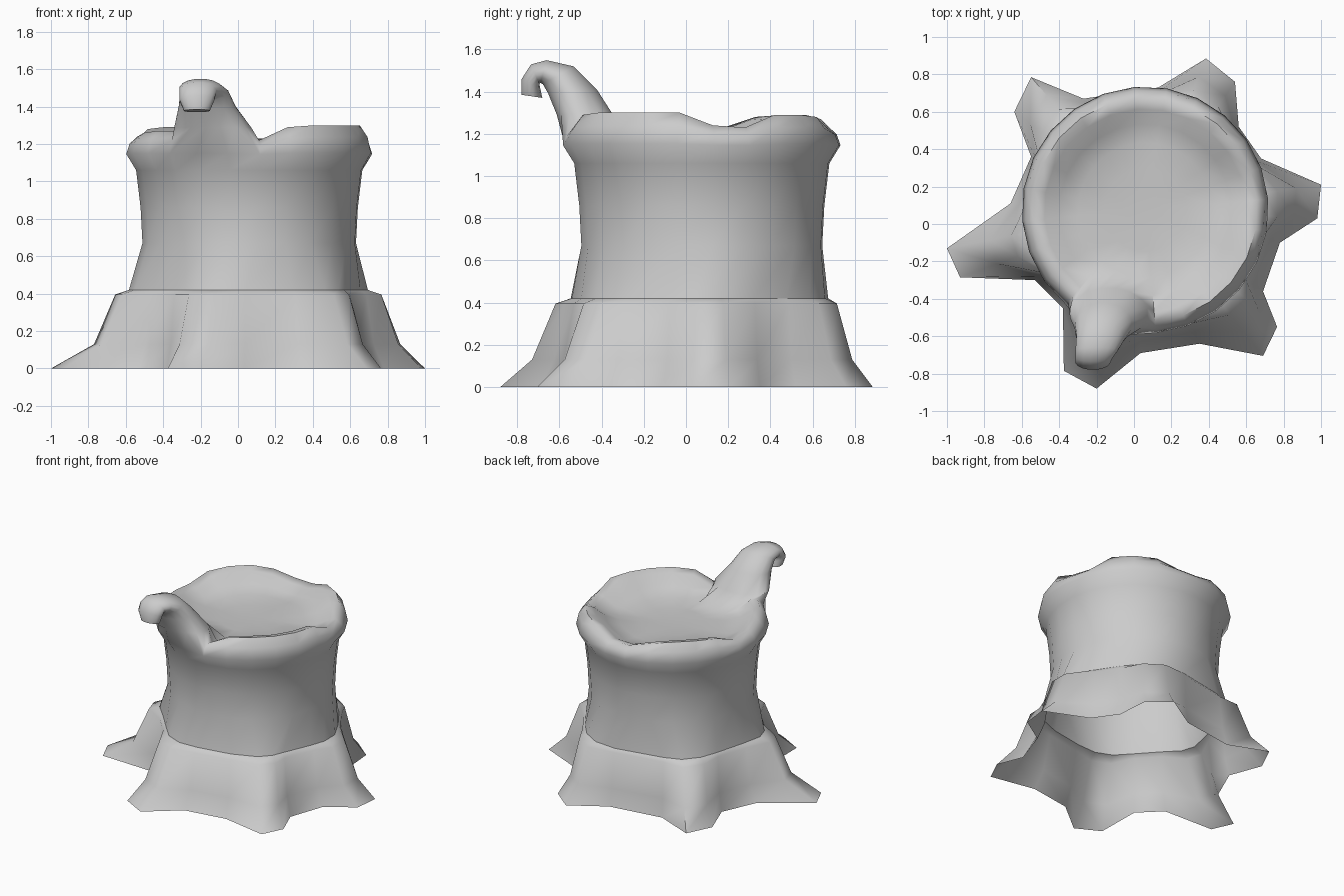
import bpy, bmesh, math
from mathutils import Vector

cube = bpy.data.objects.get("Cube")
if cube:
    bpy.data.objects.remove(cube, do_unlink=True)

mat = bpy.data.materials.new("stump grey")
mat.use_nodes = True
grey = (0.6, 0.6, 0.6, 1)
mat.diffuse_color = grey
mat.node_tree.nodes["Principled BSDF"].inputs["Base Color"].default_value = grey

CENTRE = Vector((0.06, 0.075, 0))
COLUMNS = 24


def add_ring(bm, ring):
    return [bm.verts.new(p) for p in ring]


def skin(bm, low, high, skip=()):
    """Bridge two closed loops with quads, leaving out the skipped columns."""
    for i in range(len(low)):
        if i not in skip:
            j = (i + 1) % len(low)
            bm.faces.new((low[i], low[j], high[j], high[i]))


def finish(name, bm):
    me = bpy.data.meshes.new(name)
    bm.to_mesh(me)
    bm.free()
    me.materials.append(mat)
    ob = bpy.data.objects.new(name, me)
    bpy.context.collection.objects.link(ob)
    bpy.ops.object.select_all(action='DESELECT')
    ob.select_set(True)
    bpy.context.view_layer.objects.active = ob
    bpy.ops.object.shade_smooth_by_angle(angle=math.radians(65))


# Star outline of the roots on the ground, one point per trunk column
outline = [(.98, .03), (1, .21), (.68, .35), (.56, .52), (.54, .76), (.385, .885),
           (.13, .73), (-.27, .67), (-.55, .785), (-.64, .6), (-.55, .36),
           (-.66, .11), (-1, -.13), (-.93, -.285), (-.53, -.3), (-.38, -.45),
           (-.375, -.785), (-.2, -.88), (.035, -.69), (.35, -.64), (.69, -.705),
           (.765, -.55), (.69, -.36), (.78, -.1)]


def root_ring(blend, limit, z):
    """Ring part-way from the trunk's foot to the outline, reaching limit at most."""
    ring = []
    for x, y in outline:
        spoke = Vector((x, y, 0)) - CENTRE
        foot = 0.52 + 0.125 * spoke.length
        reach = min(blend * (spoke.length - foot), limit)
        p = CENTRE + spoke.normalized() * (foot + reach)
        p.z = z
        ring.append(p)
    return ring


# Root skirt, open underneath
bm = bmesh.new()
loops = [add_ring(bm, root_ring(*r)) for r in
         ((1, 1, 0), (0.57, 0.19, 0.13), (0.25, 0.075, 0.395), (0, 0, 0.42))]
for low, high in zip(loops, loops[1:]):
    skin(bm, low, high)
finish("root_skirt", bm)

# Trunk rings: radius, height, how much the rim's waviness moves the ring
profile = [(0.573, 0.67, 0), (0.583, 0.86, 0), (0.607, 1.06, 0),
           (0.66, 1.15, 0.1), (0.642, 1.22, 0.6), (0.60, 1.27, 1), (0.54, 1.255, 1),
           (0.46, 1.20, 0.6), (0.36, 1.175, 0.2), (0.22, 1.165, 0), (0.08, 1.16, 0)]
# rim height by column from +x, in hundredths around the mean
wave = [-3, -4, 2, 2, 1, -4, -4, 0, 2, 2, 1, -4,
        -3, -1, 0, 0, 0, 0, -5, 2, 3, 3, 3, 3]


def trunk_ring(radius, z, amount):
    ring = []
    for i, w in enumerate(wave):
        a = math.tau * i / COLUMNS + math.radians(5)
        ring.append(CENTRE + Vector((radius * math.cos(a), radius * math.sin(a),
                                     z + amount * w / 100)))
    return ring


# Trunk with rolled rim and shallow bowl, open where the horn grows out
bm = bmesh.new()
loops = [add_ring(bm, root_ring(0, 0, 0.42))]
loops += [add_ring(bm, trunk_ring(*p)) for p in profile]
OUTER, INNER, LEFT, RIGHT = 4, 9, 15, 18
for row, (low, high) in enumerate(zip(loops, loops[1:])):
    skin(bm, low, high, range(LEFT, RIGHT) if OUTER <= row < INNER else ())
bm.faces.new(loops[-1])

# Hooked horn skinned on from the opening's edge
edge = [loops[OUTER][c] for c in range(LEFT, RIGHT + 1)]
edge += [loops[r][RIGHT] for r in range(OUTER + 1, INNER)]
edge += [loops[INNER][c] for c in range(RIGHT, LEFT - 1, -1)]
edge += [loops[r][LEFT] for r in range(INNER - 1, OUTER, -1)]
# x, half width, then y and z of the underside and of the back of the horn
path = [(-.135, .21, -.615, 1.29, -.34, 1.285), (-.165, .155, -.655, 1.39, -.42, 1.41),
        (-.18, .13, -.68, 1.435, -.53, 1.52), (-.20, .115, -.69, 1.44, -.66, 1.55),
        (-.215, .10, -.695, 1.435, -.735, 1.53), (-.22, .095, -.69, 1.415, -.78, 1.46),
        (-.22, .07, -.68, 1.37, -.78, 1.385)]
step = math.tau / len(edge)
angles = [-math.pi / 2 + (k - 1.5) * step for k in range(len(edge))]
previous = edge
for x, half_width, y0, z0, y1, z1 in path:
    under, back = Vector((x, y0, z0)), Vector((x, y1, z1))
    middle, up = (under + back) / 2, (back - under) / 2
    side = Vector((half_width, 0, 0))
    ring = add_ring(bm, [middle + side * math.cos(a) + up * math.sin(a) for a in angles])
    skin(bm, previous, ring)
    previous = ring
bm.faces.new(previous)
finish("trunk_with_horn", bm)
